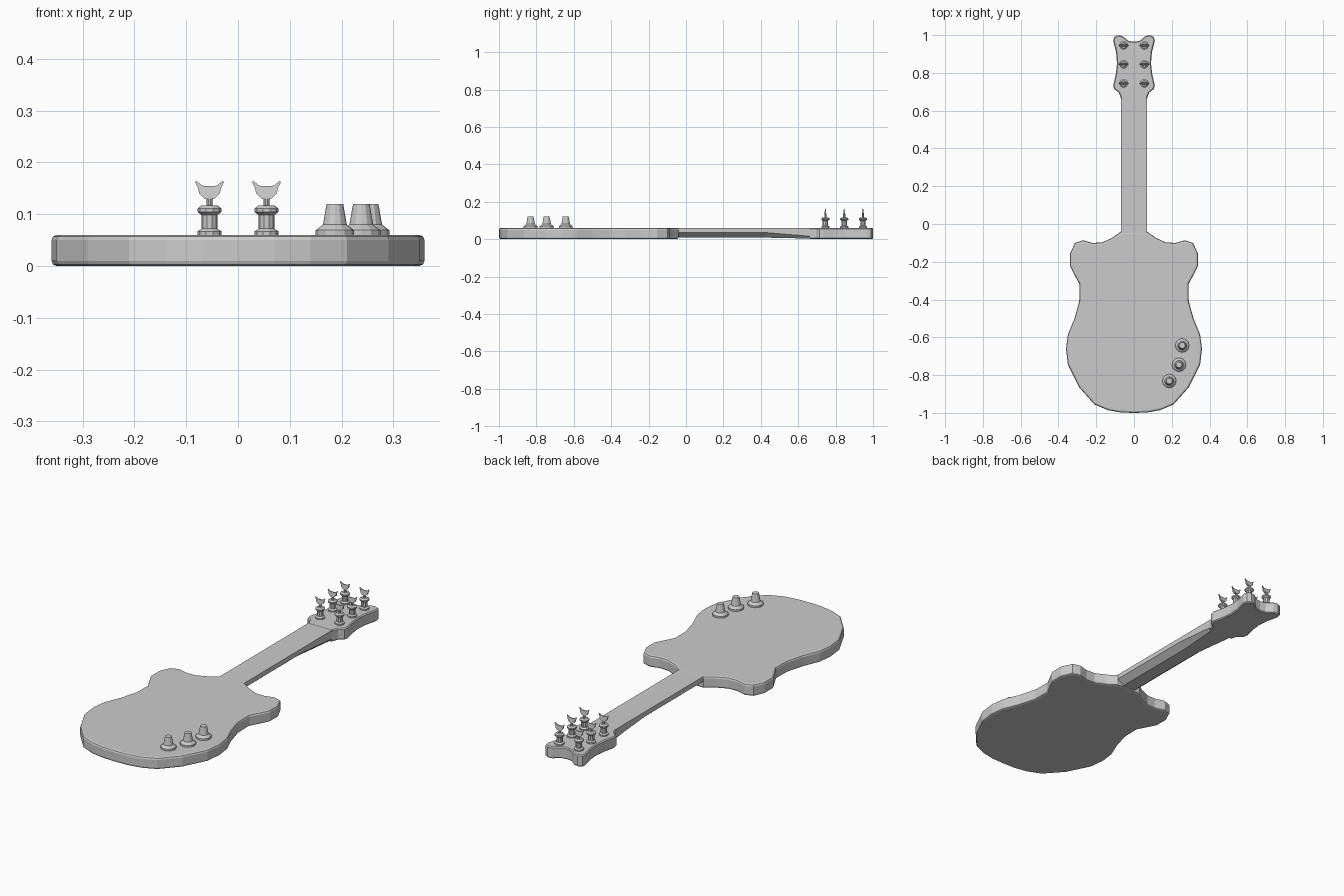
import bpy, bmesh, math

if "Cube" in bpy.data.objects:
    bpy.data.objects.remove(bpy.data.objects["Cube"])

TOP = 0.06


def finish(name, bm):
    bmesh.ops.recalc_face_normals(bm, faces=bm.faces)
    me = bpy.data.meshes.new(name)
    bm.to_mesh(me)
    bm.free()
    ob = bpy.data.objects.new(name, me)
    bpy.context.collection.objects.link(ob)
    return ob


def slab(name, half, bevel, segments):
    """Mirror a half outline, extrude it to full thickness and round its rims."""
    pts = half + [(-x, y) for x, y in reversed(half) if x > 0]
    bm = bmesh.new()
    face = bm.faces.new([bm.verts.new((x, y, 0)) for x, y in pts])
    ext = bmesh.ops.extrude_face_region(bm, geom=[face])
    for v in ext["geom"]:
        if isinstance(v, bmesh.types.BMVert):
            v.co.z = TOP
    bmesh.ops.recalc_face_normals(bm, faces=bm.faces)
    rims = [e for e in bm.edges if abs(e.verts[0].co.z - e.verts[1].co.z) < 1e-5]
    bmesh.ops.bevel(bm, geom=rims, offset=bevel, segments=segments,
                    profile=0.5, affect='EDGES')
    return finish(name, bm)


def turn(bm, profile, sides, cx, cy):
    """Add a capped lathe shape from (radius, z) pairs."""
    rings = [[bm.verts.new((cx + r * math.cos(2 * math.pi * i / sides),
                            cy + r * math.sin(2 * math.pi * i / sides), z))
              for i in range(sides)] for r, z in profile]
    for a, b in zip(rings, rings[1:]):
        for i in range(sides):
            j = (i + 1) % sides
            bm.faces.new((a[i], a[j], b[j], b[i]))
    bm.faces.new(rings[0][::-1])
    bm.faces.new(rings[-1])


# Body with two shoulder horns and a waist
slab("body", [
    (0, -1.0), (0.07, -0.998), (0.14, -0.985), (0.21, -0.955), (0.29, -0.865),
    (0.35, -0.745), (0.36, -0.66), (0.35, -0.585), (0.315, -0.5), (0.29, -0.41),
    (0.288, -0.32), (0.315, -0.27), (0.338, -0.225), (0.338, -0.155),
    (0.312, -0.1), (0.27, -0.086), (0.22, -0.1), (0.17, -0.098),
    (0.115, -0.073), (0.07, -0.04)], 0.01, 2)

# Headstock with waisted sides and a notched end
slab("headstock", [
    (0, 0.965), (0.03, 0.97), (0.06, 0.995), (0.085, 1.0), (0.105, 0.99),
    (0.11, 0.97), (0.095, 0.91), (0.09, 0.85), (0.097, 0.79), (0.11, 0.735),
    (0.105, 0.715), (0.08, 0.695), (0.068, 0.66)], 0.005, 1)

# Neck: flat top, chamfered underside that fills out toward the headstock
stations = [  # y, side bottom z, keel half width, keel z
    (-0.06, 0.035, 0.035, 0.008), (0.43, 0.035, 0.035, 0.008),
    (0.67, 0.015, 0.058, 0.003)]
bm = bmesh.new()
rings = []
for y, side, keel, low in stations:
    half = [(0.068, TOP - 0.0005), (0.068, side), (keel, low)]
    sec = half + [(-x, z) for x, z in reversed(half)]
    rings.append([bm.verts.new((x, y, z)) for x, z in sec])
for a, b in zip(rings, rings[1:]):
    for i in range(6):
        j = (i + 1) % 6
        bm.faces.new((a[i], a[j], b[j], b[i]))
bm.faces.new(rings[0])
bm.faces.new(rings[-1])
finish("neck", bm)

# Control knobs
knob = [(0.037, 0.058), (0.037, 0.069), (0.023, 0.08), (0.016, 0.12)]
for n, (x, y) in enumerate([(0.255, -0.643), (0.238, -0.745), (0.187, -0.831)]):
    bm = bmesh.new()
    turn(bm, knob, 12, x, y)
    finish(f"control_knob_{n + 1}", bm)

# Tuning pegs: turned post plus a thin winged grip
post = [(0.023, 0.058), (0.023, 0.067), (0.015, 0.072), (0.015, 0.098),
        (0.023, 0.104), (0.023, 0.111), (0.015, 0.117), (0.006, 0.117),
        (0.006, 0.133)]
wing = [(0, 0.129), (0.01, 0.13), (0.02, 0.14), (0.022, 0.15), (0.028, 0.162),
        (0.025, 0.164), (0.014, 0.155), (0, 0.154)]
grip = wing + [(-x, z) for x, z in reversed(wing) if x > 0]
for n, y in enumerate((0.745, 0.846, 0.946)):
    for side, x in (("left", -0.055), ("right", 0.055)):
        bm = bmesh.new()
        turn(bm, post, 10, x, y)
        sides = []
        for s in (-1, 1):
            sides.append([bm.verts.new((x + px, y + s * (0.006 - 0.13 * (pz - 0.129)), pz))
                          for px, pz in grip])
        f, b = sides
        bm.faces.new(f)
        bm.faces.new(b[::-1])
        for i in range(len(grip)):
            j = (i + 1) % len(grip)
            bm.faces.new((f[i], b[i], b[j], f[j]))
        finish(f"tuning_peg_{side}_{n + 1}", bm)
